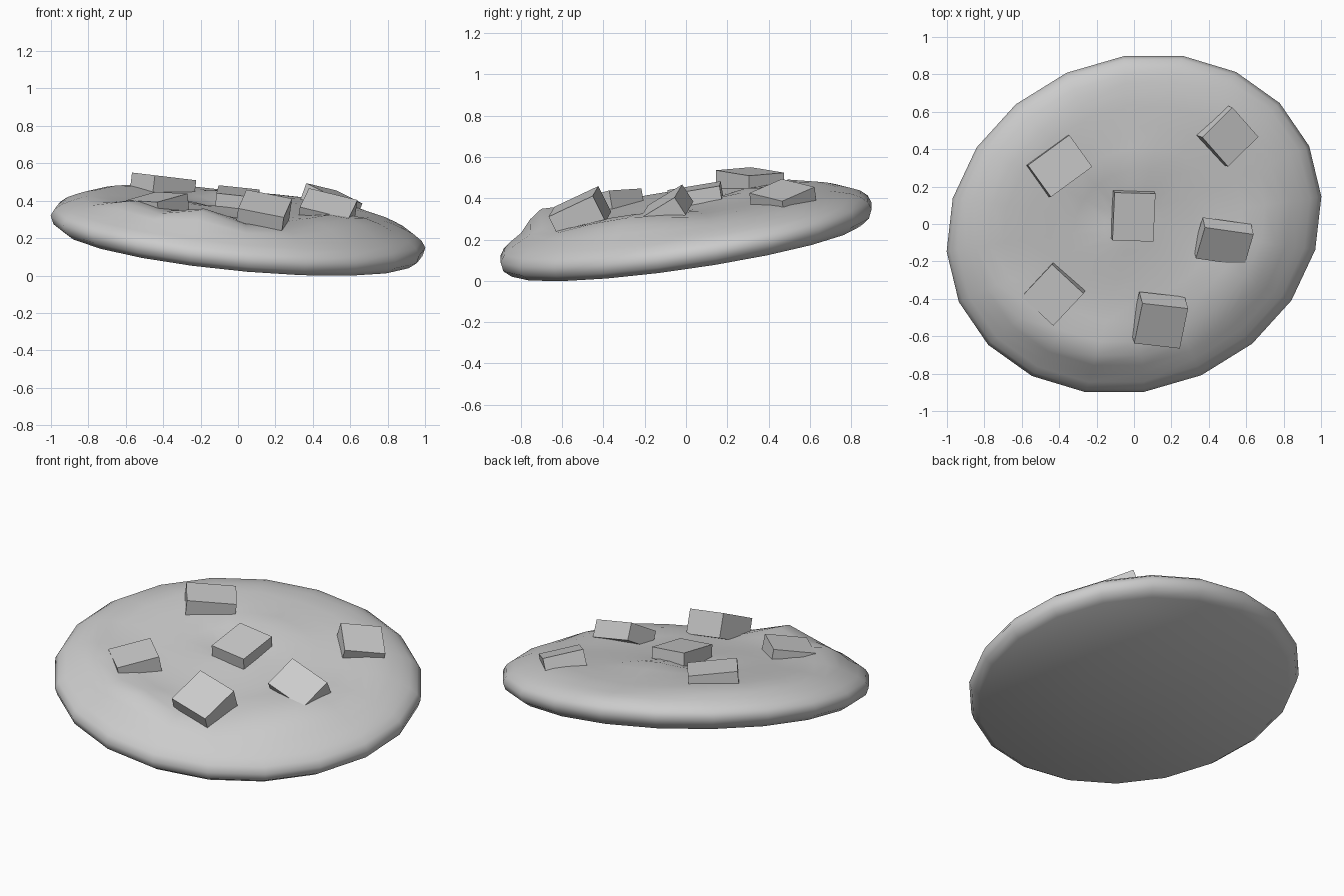
import bpy, bmesh, math
from mathutils import Vector, Matrix

if "Cube" in bpy.data.objects:
    bpy.data.objects.remove(bpy.data.objects["Cube"])

grey = bpy.data.materials.new("plain grey")
grey.use_nodes = True
COLOUR = (0.6, 0.6, 0.6, 1)
grey.diffuse_color = COLOUR
grey.node_tree.nodes["Principled BSDF"].inputs["Base Color"].default_value = COLOUR

SIDES = 20
LONG, SHORT = 1.025, 0.885
TURN = math.radians(24)


def make_object(name, bm):
    bmesh.ops.recalc_face_normals(bm, faces=bm.faces)
    mesh = bpy.data.meshes.new(name)
    bm.to_mesh(mesh)
    bm.free()
    mesh.materials.append(grey)
    obj = bpy.data.objects.new(name, mesh)
    bpy.context.collection.objects.link(obj)
    return obj


# Tilted mid plane of the biscuit
def plane(x, y):
    return 0.235 - 0.109 * x + 0.157 * y


# Lumps and hollows on the upper side: x, y, height, width
LUMPS = [(-0.55, -0.54, 0.06, 0.15), (-0.18, -0.69, 0.08, 0.15),
         (0.6, -0.2, 0.05, 0.17), (0.42, -0.38, 0.03, 0.16),
         (0, 0.3, 0.03, 0.15), (-0.15, 0.08, -0.03, 0.12),
         (0.05, -0.25, -0.01, 0.15), (0, 0.72, -0.02, 0.3)]


def lump(x, y):
    return sum(h * math.exp(-((x - a) ** 2 + (y - b) ** 2) / (w * w))
               for a, b, h, w in LUMPS)


# Biscuit: rings from the underside, round the rim, to the top (radius, height, lumpiness)
RINGS = [(0.94, -0.077, 0), (0.985, -0.045, 0), (1, 0, 0), (0.98, 0.035, 0),
         (0.94, 0.065, 0), (0.89, 0.088, 0.2), (0.84, 0.108, 0.8),
         (0.78, 0.124, 1), (0.7, 0.134, 1), (0.58, 0.138, 1), (0.45, 0.14, 1),
         (0.32, 0.14, 1), (0.16, 0.14, 1)]

bm = bmesh.new()


def add_vert(radius, height, bumpy, t):
    u, v = LONG * radius * math.cos(t), SHORT * radius * math.sin(t)
    x = u * math.cos(TURN) - v * math.sin(TURN)
    y = u * math.sin(TURN) + v * math.cos(TURN)
    return bm.verts.new((x, y, plane(x, y) + height + bumpy * lump(x, y)))


rings = [[add_vert(*ring, math.tau * k / SIDES) for k in range(SIDES)]
         for ring in RINGS]
top = add_vert(0, 0.14, 1, 0)
bm.faces.new(rings[0])
for k in range(SIDES):
    n = (k + 1) % SIDES
    for low, high in zip(rings, rings[1:]):
        bm.faces.new((low[k], low[n], high[n], high[k]))
    bm.faces.new((rings[-1][k], rings[-1][n], top))
biscuit = make_object("biscuit", bm)
bpy.context.view_layer.objects.active = biscuit
biscuit.select_set(True)
bpy.ops.object.shade_smooth_by_angle(angle=math.radians(60))

# Chunks: centre of the top face, slope of its normal, yaw, length, width, thickness
CHUNKS = {
    "centre_chunk": ((0, 0.037, 0.45), (0.1, -0.17), -2, 0.22, 0.26, 0.11),
    "back_right_chunk": ((-0.395, 0.31, 0.53), (0.12, 0), 36, 0.275, 0.21, 0.1),
    "back_left_chunk": ((0.515, 0.465, 0.44), (0.36, -0.12), 43, 0.23, 0.22, 0.11),
    "left_chunk": ((0.485, -0.12, 0.385), (0.15, -0.65), -12, 0.27, 0.2, 0.1),
    "front_left_chunk": ((0.145, -0.545, 0.385), (0.14, -0.5), -9, 0.25, 0.24, 0.14),
    "front_right_chunk": ((-0.435, -0.38, 0.42), (-0.1, -0.17), 47, 0.24, 0.23, 0.1),
}
for name, (spot, slope, yaw, length, width, thick) in CHUNKS.items():
    tilt = Vector((0, 0, 1)).rotation_difference(Vector((*slope, 1)))
    bm = bmesh.new()
    bmesh.ops.create_cube(bm, size=1, matrix=Matrix.Translation(spot)
                          @ tilt.to_matrix().to_4x4()
                          @ Matrix.Rotation(math.radians(yaw), 4, "Z")
                          @ Matrix.Translation((0, 0, -thick / 2))
                          @ Matrix.Diagonal((length, width, thick, 1)))
    make_object(name, bm)
